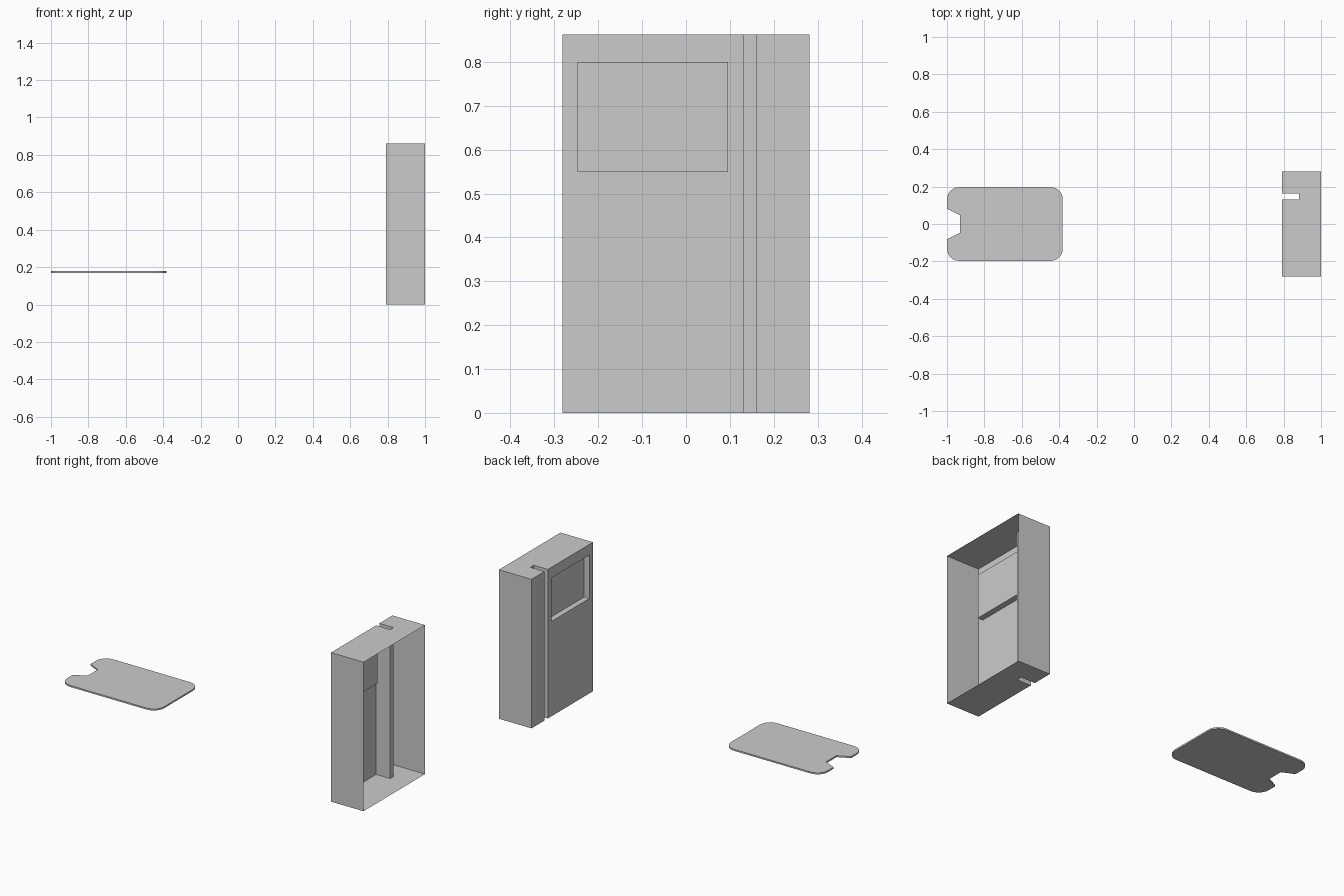
import bpy, bmesh, math
from mathutils import Vector

if "Cube" in bpy.data.objects:
    bpy.data.objects.remove(bpy.data.objects["Cube"])


def prism(outline, z0, z1):
    """Closed prism from an xy outline."""
    bm = bmesh.new()
    base = bm.faces.new([bm.verts.new((x, y, z0)) for x, y in outline])
    ext = bmesh.ops.extrude_face_region(bm, geom=[base], use_keep_orig=True)
    verts = [g for g in ext["geom"] if isinstance(g, bmesh.types.BMVert)]
    bmesh.ops.translate(bm, verts=verts, vec=(0, 0, z1 - z0))
    bmesh.ops.recalc_face_normals(bm, faces=bm.faces)
    return bm


def finish(bm, name):
    mesh = bpy.data.meshes.new(name)
    bm.to_mesh(mesh)
    bm.free()
    obj = bpy.data.objects.new(name, mesh)
    bpy.context.collection.objects.link(obj)
    return obj


def arc(cx, cy, r, start, steps=6):
    """Quarter-circle points, counter-clockwise from the start angle."""
    angles = [math.radians(start + 90 * i / steps) for i in range(steps + 1)]
    return [(cx + r * math.cos(a), cy + r * math.sin(a)) for a in angles]


# Reader housing: box with a full-height swipe slot in its left face
X0, X1, W, H = 0.792, 1.0, 0.281, 0.862
SLOT_A, SLOT_B, SLOT_X = 0.131, 0.162, 0.882
bm = prism([(X0, -W), (X1, -W), (X1, W), (X0, W), (X0, SLOT_B),
            (SLOT_X, SLOT_B), (SLOT_X, SLOT_A), (X0, SLOT_A)], 0, H)

# Screen recess: cut its outline into the front plate, then sink it
Y0, Y1, Z0, Z1, DEPTH = -0.247, 0.096, 0.549, 0.80, 0.033


def plate_faces():
    return [f for f in bm.faces if f.normal.x < -0.9
            and abs(f.calc_center_median().x - X0) < 1e-4
            and f.calc_center_median().y < SLOT_A]


for co, no in (((0, Y0, 0), (0, 1, 0)), ((0, Y1, 0), (0, 1, 0)),
               ((0, 0, Z0), (0, 0, 1)), ((0, 0, Z1), (0, 0, 1))):
    faces = plate_faces()
    geom = faces + list({e for f in faces for e in f.edges}) \
        + list({v for f in faces for v in f.verts})
    bmesh.ops.bisect_plane(bm, geom=geom, plane_co=co, plane_no=no)
    bm.normal_update()
mid = Vector((X0, (Y0 + Y1) / 2, (Z0 + Z1) / 2))
screen = min(plate_faces(),
             key=lambda f: (f.calc_center_median() - mid).length)
bmesh.ops.inset_individual(bm, faces=[screen], thickness=0, depth=-DEPTH)

# Open back of the housing
back = [f for f in bm.faces
        if all(abs(v.co.x - X1) < 1e-4 for v in f.verts)]
bmesh.ops.delete(bm, geom=back, context="FACES")
finish(bm, "reader_housing")

# Key card: rounded rectangle with a tapered notch in one end
CX0, CX1, CW, R = -1.0, -0.381, 0.197, 0.065
card = (arc(CX1 - R, -CW + R, R, 270) + arc(CX1 - R, CW - R, R, 0)
        + arc(CX0 + R, CW - R, R, 90)
        + [(CX0, 0.081), (-0.93, 0.047), (-0.93, -0.047), (CX0, -0.081)]
        + arc(CX0 + R, -CW + R, R, 180))
finish(prism(card, 0.169, 0.178), "key_card")
